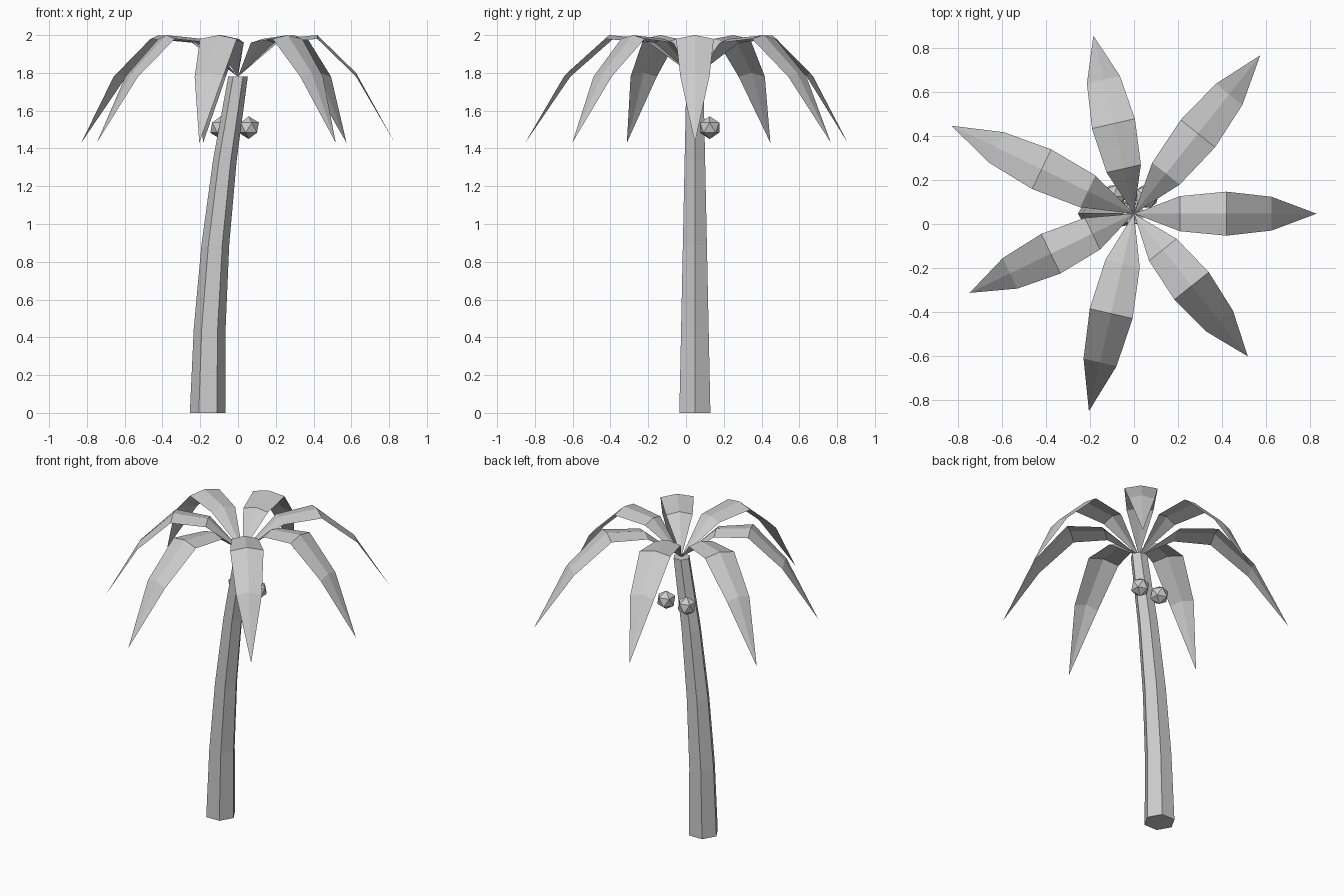
import bpy, bmesh, math
from mathutils import Matrix, Vector

cube = bpy.data.objects.get("Cube")
if cube:
    bpy.data.objects.remove(cube, do_unlink=True)

grey = bpy.data.materials.new("light_grey")
grey.use_nodes = True
colour = (0.6, 0.6, 0.6, 1)
grey.diffuse_color = colour
grey.node_tree.nodes["Principled BSDF"].inputs["Base Color"].default_value = colour

CENTRE_Y = 0.047


def finish(name, bm):
    mesh = bpy.data.meshes.new(name)
    bm.to_mesh(mesh)
    bm.free()
    mesh.materials.append(grey)
    obj = bpy.data.objects.new(name, mesh)
    bpy.context.collection.objects.link(obj)
    return obj


# Trunk: tapering hexagonal tube that leans along a gentle curve
def build_trunk(height=1.78, segments=4, sides=6):
    bm = bmesh.new()
    rings = []
    for i in range(segments + 1):
        t = i / segments
        radius = 0.095 - 0.043 * t
        lean = -0.16 * (1 - t * t)
        rings.append([bm.verts.new((lean + radius * math.cos(math.tau * k / sides),
                                    CENTRE_Y + radius * math.sin(math.tau * k / sides),
                                    height * t)) for k in range(sides)])
    for low, high in zip(rings, rings[1:]):
        for k in range(sides):
            n = (k + 1) % sides
            bm.faces.new((low[k], low[n], high[n], high[k]))
    bm.faces.new(rings[0][::-1])
    bm.faces.new(rings[-1])
    finish("trunk", bm)


# Frond: thin leaf folded along its midrib; stations are (reach, half width, height)
STATIONS = [(0.21, 0.08, 1.98), (0.42, 0.1, 2.0), (0.625, 0.077, 1.8)]


def build_frond(index, angle, stretch):
    bm = bmesh.new()
    root = bm.verts.new((0, 0, 1.78))
    tip = bm.verts.new((0.83 * stretch, 0, 1.43))
    rows = [[bm.verts.new((r * stretch, side * w, z - 0.02 * abs(side)))
             for side in (-1, 0, 1)] for r, w, z in STATIONS]
    for s in (0, 1):
        bm.faces.new((root, rows[0][s], rows[0][s + 1]))
        for a, b in zip(rows, rows[1:]):
            bm.faces.new((a[s], b[s], b[s + 1], a[s + 1]))
        bm.faces.new((rows[-1][s], tip, rows[-1][s + 1]))
    bm.transform(Matrix.Translation((0, CENTRE_Y, 0)) @ Matrix.Rotation(angle, 4, "Z"))
    finish(f"frond_{index + 1}", bm)


# Coconut: plain icosahedron
def build_coconut(name, x):
    bm = bmesh.new()
    bmesh.ops.create_icosphere(bm, subdivisions=1, radius=0.06,
                               matrix=Matrix.Translation(Vector((x, 0.125, 1.51))))
    finish(name, bm)


build_trunk()
for i in range(7):
    build_frond(i, math.tau * i / 7, 1.11 if i % 2 else 1.0)
build_coconut("coconut_left", 0.057)
build_coconut("coconut_right", -0.093)
